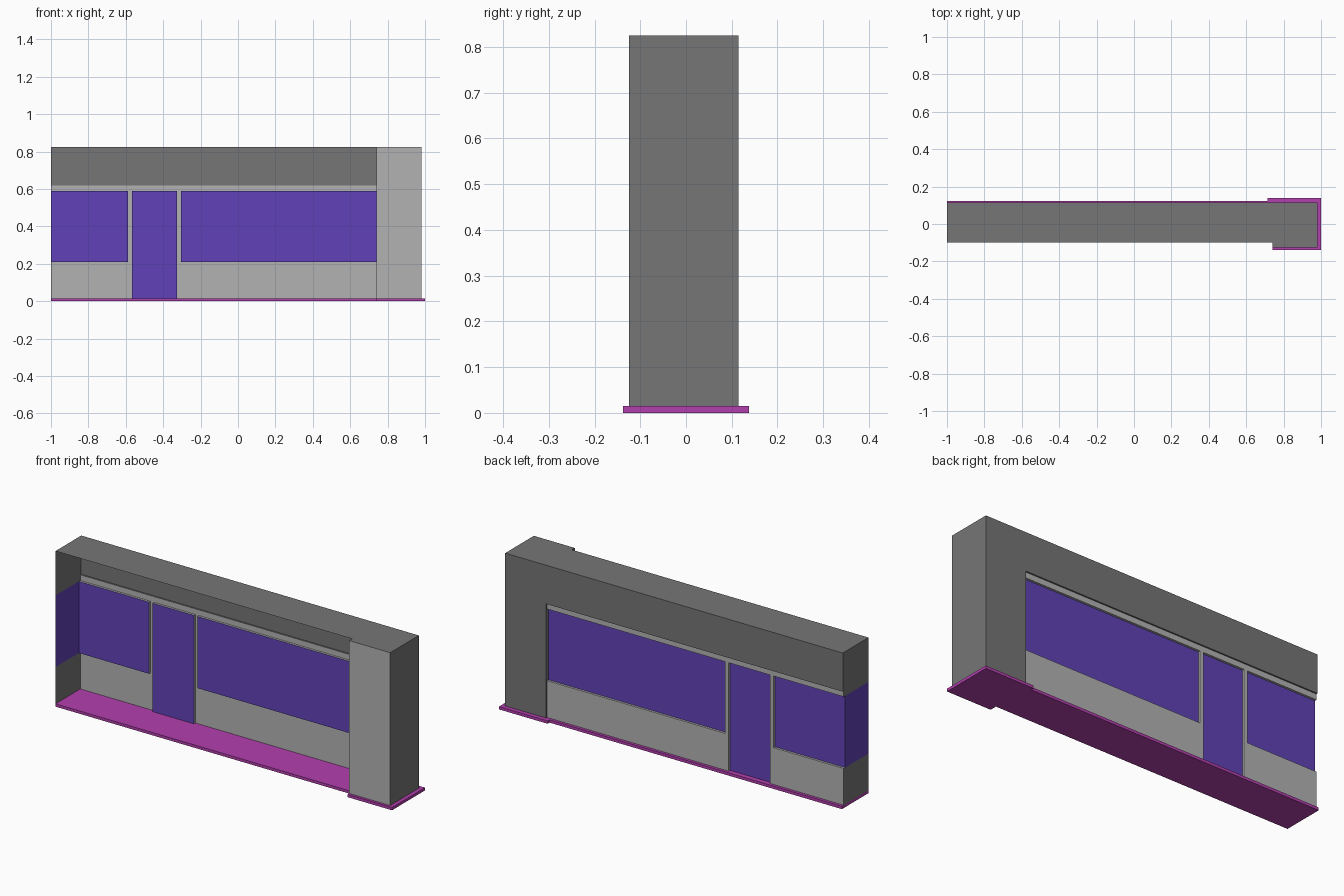
import bpy, bmesh

if "Cube" in bpy.data.objects:
    bpy.data.objects.remove(bpy.data.objects["Cube"])

# Main levels and depths
X0, XP, XR = -1.0, 0.74, 0.98            # open end, pillar inner side, pillar outer side
YF, YPF, YB = -0.10, -0.125, 0.115       # roof front, pillar front, outer back face
YW, YG = 0.107, 0.095                    # wall plane, glass plane
Z0, ZS, ZH, ZL, ZT = 0.015, 0.21, 0.59, 0.62, 0.825


def material(name, color):
    m = bpy.data.materials.new(name)
    m.diffuse_color = (*color, 1)
    m.use_nodes = True
    m.node_tree.nodes["Principled BSDF"].inputs["Base Color"].default_value = m.diffuse_color
    return m


DARK = material("dark_grey", (0.18, 0.18, 0.18))
LIGHT = material("light_grey", (0.45, 0.45, 0.45))
PURPLE = material("purple", (0.12, 0.055, 0.48))
MAGENTA = material("magenta", (0.45, 0.05, 0.42))


def sheets(name, polys, mat):
    """One object made of flat open polygons."""
    bm = bmesh.new()
    for poly in polys:
        bm.faces.new([bm.verts.new(p) for p in poly])
    bmesh.ops.remove_doubles(bm, verts=bm.verts, dist=1e-5)
    me = bpy.data.meshes.new(name)
    bm.to_mesh(me)
    bm.free()
    me.materials.append(mat)
    ob = bpy.data.objects.new(name, me)
    bpy.context.collection.objects.link(ob)
    return ob


def rect_x(x, y0, y1, z0, z1):           # faces -x
    return [(x, y0, z0), (x, y0, z1), (x, y1, z1), (x, y1, z0)]


def rect_y(y, x0, x1, z0, z1):           # faces +y
    return [(x0, y, z0), (x0, y, z1), (x1, y, z1), (x1, y, z0)]


def rect_z(z, x0, x1, y0, y1):           # faces -z
    return [(x0, y0, z), (x0, y1, z), (x1, y1, z), (x1, y0, z)]


# Base slab, wider around the pillar
outline = [(X0, YF), (XP, YF), (XP, -0.138), (1, -0.138), (1, 0.138),
           (0.715, 0.138), (0.715, 0.122), (X0, 0.122)]
bm = bmesh.new()
face = bm.faces.new([bm.verts.new((x, y, 0)) for x, y in outline])
top = bmesh.ops.extrude_face_region(bm, geom=[face])["geom"]
bmesh.ops.translate(bm, vec=(0, 0, Z0),
                    verts=[v for v in top if isinstance(v, bmesh.types.BMVert)])
bmesh.ops.recalc_face_normals(bm, faces=bm.faces)
me = bpy.data.meshes.new("base_slab")
bm.to_mesh(me)
bm.free()
me.materials.append(MAGENTA)
bpy.context.collection.objects.link(bpy.data.objects.new("base_slab", me))

# Roof, stepping forward over the pillar
sheets("roof", [[(x, y, ZT) for x, y in
                 [(X0, YF), (XP, YF), (XP, YPF), (XR, YPF), (XR, YB), (X0, YB)]]], DARK)

# Back face: lintel and pillar as one L shape, plus the lintel underside
sheets("lintel_and_pillar_back", [
    [(x, YB, z) for x, z in [(X0, ZL), (X0, ZT), (XR, ZT), (XR, Z0), (XP, Z0), (XP, ZL)]],
    rect_z(ZL, X0, XP, YW, YB)], DARK)

# Pillar sides and light front
sheets("pillar_sides", [rect_x(XP, YPF, YB, Z0, ZT), rect_x(XR, YPF, YB, Z0, ZT)[::-1]], DARK)
sheets("pillar_front", [rect_y(YPF, XP, XR, Z0, ZT)[::-1]], LIGHT)

# Open end: solid bands with a glass band between
sheets("end_wall", [rect_x(X0, YF, YW, Z0, ZS), rect_x(X0, YF, YW, ZH, ZL),
                    rect_x(X0, YF, YB, ZL, ZT)], DARK)
sheets("end_glass", [rect_x(X0, YF, YG, ZS, ZH)], PURPLE)

# Storefront openings: x0, x1, sill height
openings = {"left_window": (X0, -0.588, ZS),
            "door": (-0.567, -0.325, Z0),
            "right_window": (-0.305, XP, ZS)}
frame = [rect_y(YW, X0, XP, ZH, ZL)]                 # header bar
for a, b in ((-0.588, -0.567), (-0.325, -0.305)):    # door posts
    frame.append(rect_y(YW, a, b, ZS, ZH))
for a, b in ((X0, -0.567), (-0.325, XP)):            # low walls
    frame.append(rect_y(YW, a, b, Z0, ZS))
for name, (a, b, sill) in openings.items():
    sheets(name, [rect_y(YG, a, b, sill, ZH)], PURPLE)
    # reveals around each pane
    frame.append(rect_z(ZH, a, b, YG, YW))
    if sill > Z0:
        frame.append(rect_z(sill, a, b, YG, YW)[::-1])
    if a > X0:
        frame.append(rect_x(a, YG, YW, sill, ZH)[::-1])
    if b < XP:
        frame.append(rect_x(b, YG, YW, sill, ZH))
sheets("storefront_frame", frame, LIGHT)
